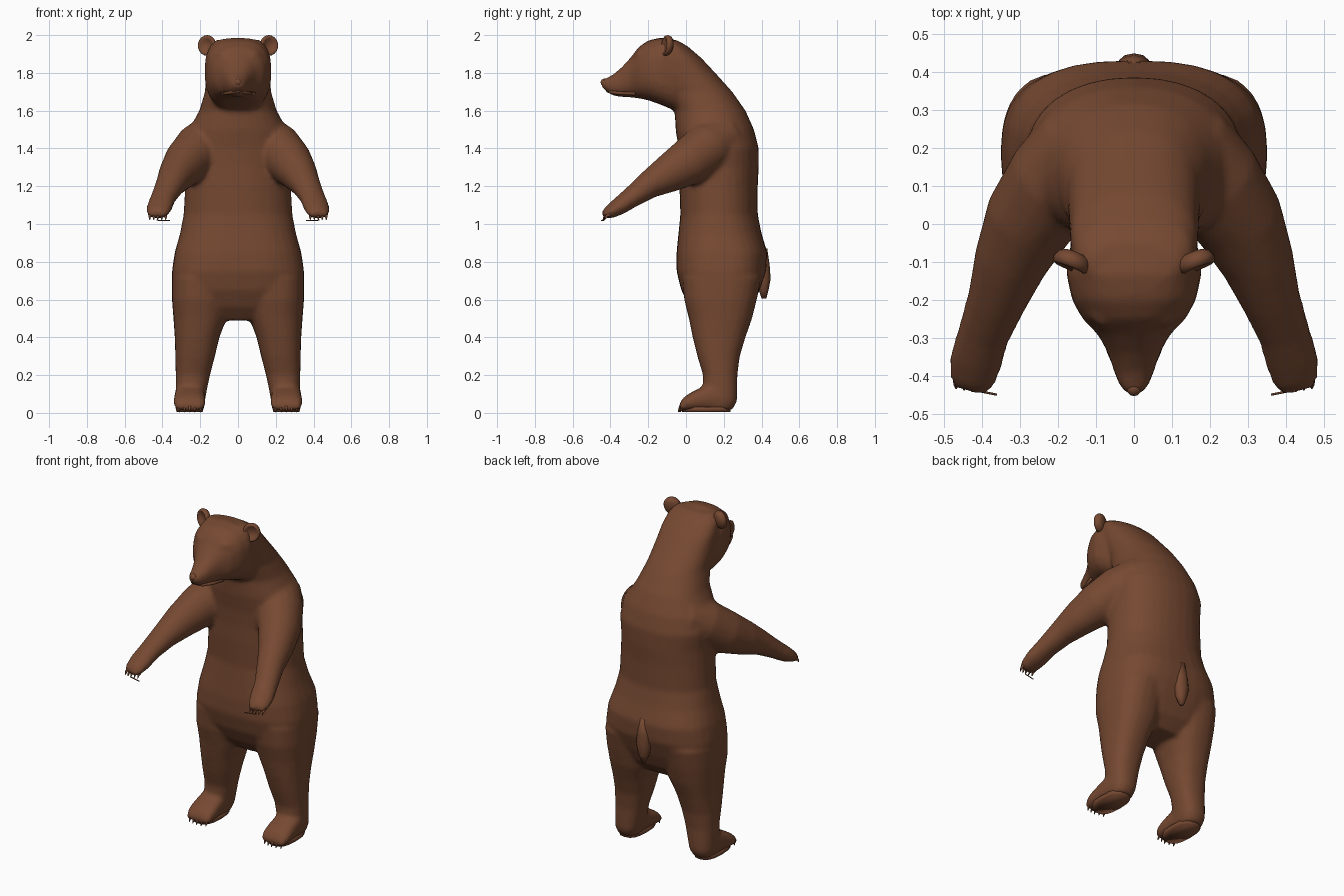
import bpy, bmesh, math
from mathutils import Vector as V

fur = bpy.data.materials.new("brown fur")
fur.diffuse_color = (0.18, 0.066, 0.031, 1)
bm = bmesh.new()          # all fleshy parts, fused later


def loft(bm, sections, n=24):
    """Skin rings given as (centre, half axis u, half axis v, exponent)."""
    rings = []
    for c, u, v, e in sections:
        ring = []
        for i in range(n):
            a = 2 * math.pi * i / n
            s, k = math.sin(a), math.cos(a)
            p = V(c) + V(u) * math.copysign(abs(k) ** (2 / e), k) \
                + V(v) * math.copysign(abs(s) ** (2 / e), s)
            ring.append(bm.verts.new(p))
        rings.append(ring)
    faces = [bm.faces.new(rings[0][::-1]), bm.faces.new(rings[-1])]
    for r, q in zip(rings, rings[1:]):
        for i in range(n):
            j = (i + 1) % n
            faces.append(bm.faces.new((r[i], r[j], q[j], q[i])))
    bmesh.ops.recalc_face_normals(bm, faces=faces)


def flat_ring(z, x, hw, y0, y1, e=2.2):      # horizontal section
    return ((x, (y0 + y1) / 2, z), (hw, 0, 0), (0, (y1 - y0) / 2, 0), e)


def upright_ring(y, x, hw, z0, z1, e=2.3):   # section facing the front
    return ((x, y, (z0 + z1) / 2), (hw, 0, 0), (0, 0, (z1 - z0) / 2), e)


def tube(bm, pts, n=20, e=2):
    """Limb along points (x, y, z, half width, half height)."""
    secs = []
    for i, p in enumerate(pts):
        t = (V(pts[min(i + 1, len(pts) - 1)][:3]) - V(pts[max(i - 1, 0)][:3])).normalized()
        u = t.cross(V((0, 0, 1))).normalized()
        secs.append((p[:3], u * p[3], u.cross(t) * p[4], e))
    loft(bm, secs, n)


def finish(bm, name):
    me = bpy.data.meshes.new(name)
    bm.to_mesh(me)
    bm.free()
    me.materials.append(fur)
    ob = bpy.data.objects.new(name, me)
    bpy.context.collection.objects.link(ob)
    me.polygons.foreach_set("use_smooth", [True] * len(me.polygons))
    return ob


# torso and neck
loft(bm, [flat_ring(*r) for r in (
    (.49, 0, .20, .08, .29), (.56, 0, .30, .02, .35, 2.5), (.65, 0, .345, -.025, .39, 2.7),
    (.75, 0, .35, -.05, .425, 2.7), (.85, 0, .335, -.05, .43, 2.6), (.95, 0, .307, -.04, .40, 2.4),
    (1.05, 0, .288, -.03, .38), (1.2, 0, .28, -.035, .38), (1.3, 0, .275, -.035, .385),
    (1.4, 0, .285, -.04, .385), (1.5, 0, .26, -.055, .36), (1.6, 0, .205, -.06, .315),
    (1.7, 0, .175, -.10, .245), (1.8, 0, .17, -.15, .155), (1.88, 0, .168, -.17, .08),
    (1.94, 0, .155, -.17, .01), (1.975, 0, .12, -.16, -.05))], 32)

# head and muzzle
loft(bm, [upright_ring(*r) for r in (
    (.02, 0, .14, 1.60, 1.92), (-.06, 0, .168, 1.60, 1.975, 2.7), (-.13, 0, .178, 1.63, 1.988, 2.8),
    (-.20, 0, .163, 1.655, 1.972, 2.6), (-.25, 0, .135, 1.665, 1.938, 2.4),
    (-.29, 0, .095, 1.67, 1.885), (-.34, 0, .068, 1.672, 1.83), (-.39, 0, .052, 1.68, 1.788),
    (-.425, 0, .038, 1.705, 1.772), (-.447, 0, .02, 1.725, 1.76))])

for s in (-1, 1):
    # thigh, shin
    loft(bm, [flat_ring(z, s * (a + b) / 2, (b - a) / 2, y0, y1, 2.4) for z, a, b, y0, y1 in (
        (.72, .02, .35, -.02, .40), (.6, .04, .35, -.01, .375), (.5, .06, .342, .015, .35),
        (.4, .098, .335, .035, .315), (.3, .122, .332, .06, .285), (.2, .148, .33, .09, .272),
        (.12, .165, .33, .09, .272), (.06, .175, .33, .08, .27), (.015, .19, .32, .08, .245))])
    # foot
    loft(bm, [upright_ring(y, s * .256, w, .012, h, 2.7) for y, w, h in (
        (.2, .075, .16), (.13, .08, .155), (.08, .082, .135), (.03, .085, .11),
        (-.01, .082, .085), (-.035, .07, .05))])
    # arm and paw
    tube(bm, [(s * x, *r) for x, *r in (
        (.12, .20, 1.46, .14, .13), (.205, .11, 1.40, .135, .135), (.275, .01, 1.325, .12, .125),
        (.325, -.10, 1.262, .097, .10), (.36, -.20, 1.205, .078, .073), (.395, -.29, 1.14, .068, .055),
        (.415, -.36, 1.09, .07, .046), (.424, -.41, 1.06, .06, .034), (.43, -.435, 1.045, .045, .018))])
    # brow over each eye
    tube(bm, [(s * x, y, z, r, r) for x, y, z, r in (
        (.05, -.26, 1.885, .012), (.08, -.258, 1.9, .016), (.115, -.235, 1.9, .012))], 10)

# fuse the flesh into one smooth skin
body = finish(bm, "body")
mod = body.modifiers.new("fuse", "REMESH")
mod.mode = "VOXEL"
mod.voxel_size = .013
mod.use_smooth_shade = True
mod = body.modifiers.new("soften", "SMOOTH")
mod.factor = .5
mod.iterations = 5

# ears: cupped discs
bm = bmesh.new()
for s in (-1, 1):
    out, up = V((s * .9, .35, 0)).normalized(), V((0, .1, 1))
    n = V((s * .35, -.9, 0)).normalized()
    c = V((s * .163, -.1, 1.945))
    loft(bm, [(c + n * d, out * r, up * r * 1.08, 2) for d, r in (
        (-.026, .028), (-.016, .044), (.0, .051), (.014, .048), (.018, .04), (.004, .03))], 20)
finish(bm, "ears")

# eyes and nose pad
bm = bmesh.new()
for x, y, z, r in ((-.078, -.262, 1.876, .013), (.078, -.262, 1.876, .013), (0, -.432, 1.75, .02)):
    ret = bmesh.ops.create_uvsphere(bm, u_segments=12, v_segments=8, radius=r)
    bmesh.ops.translate(bm, verts=ret["verts"], vec=(x, y, z))
finish(bm, "eyes_and_nose")

# lower lip
bm = bmesh.new()
tube(bm, [(x, y, z, .009, .009) for x, y, z in (
    (-.085, -.27, 1.69), (-.06, -.34, 1.692), (-.035, -.395, 1.697), (0, -.415, 1.705),
    (.035, -.395, 1.697), (.06, -.34, 1.692), (.085, -.27, 1.69))], 8)
finish(bm, "lip")

# tail: short hanging flap
bm = bmesh.new()
loft(bm, [flat_ring(*r) for r in (
    (.605, 0, .012, .40, .425), (.65, 0, .032, .385, .437), (.71, 0, .045, .37, .448),
    (.78, 0, .042, .36, .443), (.87, 0, .025, .36, .43))], 12)
finish(bm, "tail")

# claws on paws and feet
bm = bmesh.new()
for s in (-1, 1):
    for i in range(5):
        k = i - 2
        x, y = s * (.425 + .021 * k), -.428 + .004 * abs(k)
        tube(bm, [(x, y + .02, 1.052, .009, .009), (x, y - .003, 1.04, .007, .007),
                  (x, y - .012, 1.022, .002, .002)], 8)
        x, y = s * (.256 + .028 * k), -.03 + .006 * abs(k)
        tube(bm, [(x, y + .025, .045, .013, .013), (x, y, .03, .009, .009),
                  (x, y - .012, .004, .002, .002)], 8)
    # thin claw slivers under the paws
    tube(bm, [(s * .36, -.448, 1.018, .003, .003), (s * .43, -.434, 1.02, .003, .003)], 6)
finish(bm, "claws")

# soles resting on the ground
bm = bmesh.new()
for s in (-1, 1):
    loft(bm, [flat_ring(z, s * .256, w, -.02, .235, 2.7) for z, w in ((0.004, .068), (.03, .076))], 16)
finish(bm, "soles")
